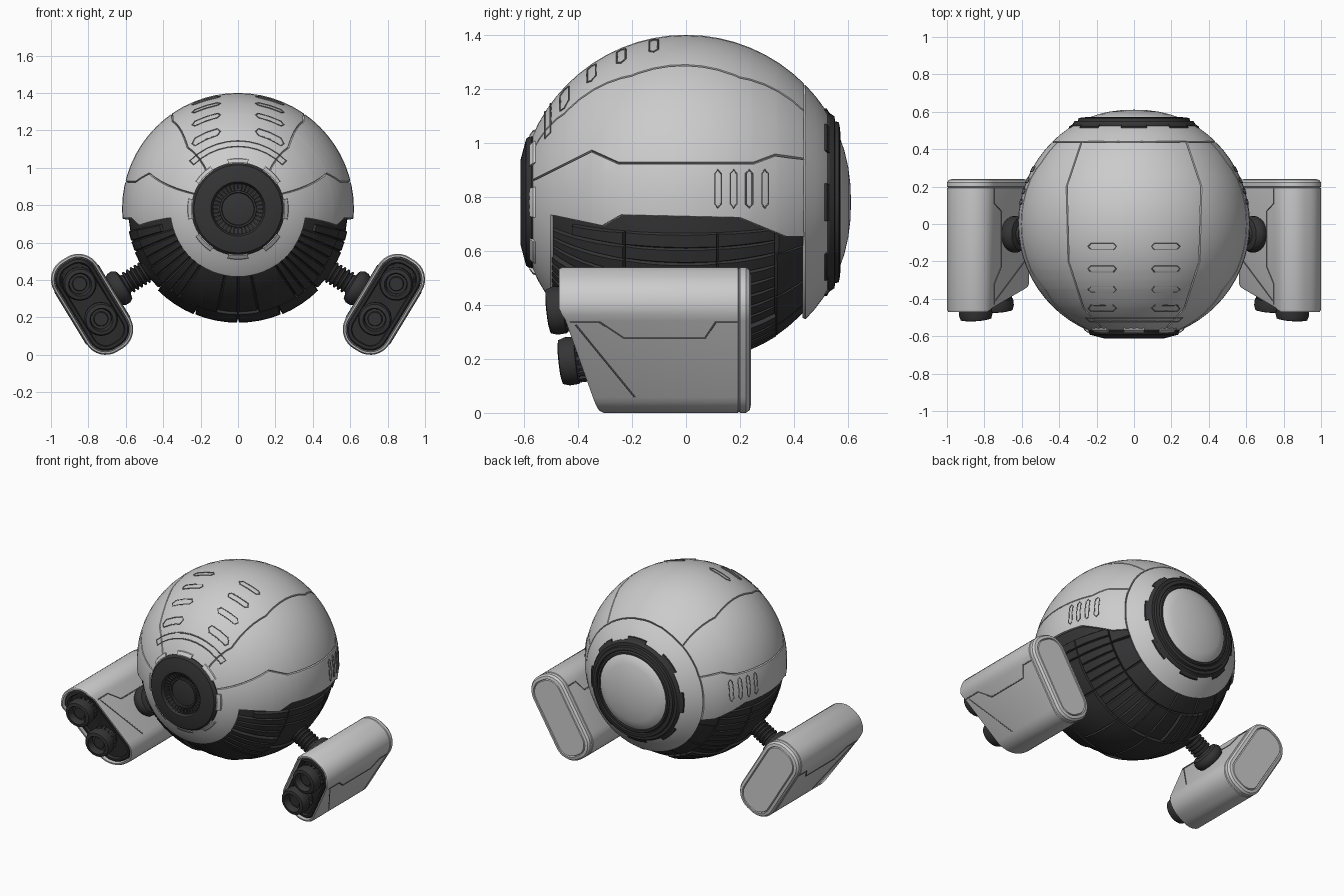
import bpy, bmesh, math, random
from mathutils import Vector, Matrix

if "Cube" in bpy.data.objects:
    bpy.data.objects.remove(bpy.data.objects["Cube"])

random.seed(4)
ZC, R = 0.78, 0.62                     # body centre height and shell radius
dark = bpy.data.materials.new("dark_metal")
dark.diffuse_color = (0.035, 0.035, 0.037, 1)
dark.use_nodes = True
dark.node_tree.nodes["Principled BSDF"].inputs["Base Color"].default_value = dark.diffuse_color
seam = bpy.data.materials.new("seam_grey")
seam.diffuse_color = (0.22, 0.22, 0.22, 1)
seam.use_nodes = True
seam.node_tree.nodes["Principled BSDF"].inputs["Base Color"].default_value = seam.diffuse_color


def finish(name, me, mat=None, mirror=False, z=0, angle=32):
    ob = bpy.data.objects.new(name, me)
    bpy.context.collection.objects.link(ob)
    ob.location.z = z
    if mat:
        me.materials.clear()
        me.materials.append(mat)
    me.shade_smooth()
    me.set_sharp_from_angle(angle=math.radians(angle))
    if mirror:
        ob.modifiers.new("mirror", "MIRROR").use_mirror_merge = False
    return ob


def to_mesh(bm, name, normals=True):
    if normals:
        bmesh.ops.recalc_face_normals(bm, faces=bm.faces[:])
    me = bpy.data.meshes.new(name)
    bm.to_mesh(me)
    bm.free()
    return me


def lathe(name, prof, origin, axis, mat=None, segs=56, arcs=None, mirror=False):
    """Turn (radius, height) points about an axis; arcs gives closed part-turn blocks."""
    bm = bmesh.new()
    q = Vector((0, 0, 1)).rotation_difference(Vector(axis).normalized())
    for a0, a1 in (arcs or [(0, 2 * math.pi)]):
        n = max(2, int(segs * (a1 - a0) / (2 * math.pi)))
        rings = []
        for i in range(n + 1 if arcs else n):
            a = a0 + (a1 - a0) * i / n
            rings.append([bm.verts.new(Vector(origin) + q @ Vector((r * math.cos(a), r * math.sin(a), h)))
                          for r, h in prof])
        if arcs:
            bm.faces.new(rings[0])
            bm.faces.new(rings[-1])
        m = len(prof)
        for i in range(n):
            A, B = rings[i], rings[(i + 1) % len(rings)]
            for j in range(m if arcs else m - 1):
                k = (j + 1) % m
                bm.faces.new((A[j], A[k], B[k], B[j]))
    bmesh.ops.remove_doubles(bm, verts=bm.verts[:], dist=1e-5)
    return finish(name, to_mesh(bm, name), mat, mirror)


def tube(name, lines, rad=0.0035, closed=False, mirror=True, mat=seam):
    cu = bpy.data.curves.new(name, "CURVE")
    cu.dimensions, cu.bevel_depth, cu.bevel_resolution = "3D", rad, 1
    for pts in lines:
        sp = cu.splines.new("POLY")
        sp.points.add(len(pts) - 1)
        for p, c in zip(sp.points, pts):
            p.co = (*c, 1)
        sp.use_cyclic_u = closed
    tmp = bpy.data.objects.new(name, cu)
    bpy.context.collection.objects.link(tmp)
    dg = bpy.context.evaluated_depsgraph_get()
    me = bpy.data.meshes.new_from_object(tmp.evaluated_get(dg))
    bpy.data.objects.remove(tmp)
    return finish(name, me, mat, mirror)


def dots(n, width):
    return [(2 * math.pi * i / n - width / 2, 2 * math.pi * i / n + width / 2) for i in range(n)]


# ---- outer shell: sphere cut along seam profiles, V grooves between panels
EDGE = [(-.5, -.05), (-.31, -.09), (-.24, -.05), (.2, -.06), (.37, -.13), (.44, -.13)]
SEAM = [(-.57, .08), (-.35, .19), (-.25, .145), (.25, .145), (.33, .175), (.44, .16)]
TOP = [(-.57, .16), (-.45, .27), (-.2, .35), (.2, .36), (.44, .28)]


def at(pts, y):
    for (y0, c0), (y1, c1) in zip(pts, pts[1:]):
        if y <= y1:
            return c0 + (c1 - c0) * (y - y0) / (y1 - y0)
    return pts[-1][1]


def bisect(bm, faces, co, no):
    geom = set(faces)
    for f in faces:
        geom.update(f.edges)
        geom.update(f.verts)
    bmesh.ops.bisect_plane(bm, geom=list(geom), plane_co=co, plane_no=no, dist=1e-4)


def cut(bm, pts, vec, across, keep):
    for y, c in pts:
        bisect(bm, bm.faces[:], (0, y, 0), (0, 1, 0))
    for (y0, c0), (y1, c1) in zip(pts, pts[1:]):
        d = vec * (c1 - c0) + Vector((0, y1 - y0, 0))
        fs = [f for f in bm.faces if y0 < f.calc_center_median().y < y1 and keep(f.calc_center_median())]
        bisect(bm, fs, vec * c0 + Vector((0, y0, 0)), d.cross(across))


def zone(c):
    if c.y > .44:
        return "back"
    if c.z > .1 and abs(c.x) < at(TOP, c.y):
        return "top"
    return "mid" if c.z > at(SEAM, c.y) else "low"


X, Z = Vector((1, 0, 0)), Vector((0, 0, 1))
bm = bmesh.new()
bmesh.ops.create_uvsphere(bm, u_segments=64, v_segments=32, radius=R, matrix=Matrix.Rotation(math.pi / 2, 4, "X"))
cut(bm, EDGE, Z, X, lambda c: c.z < .1)
cut(bm, SEAM, Z, X, lambda c: c.z > 0)
for s in (1, -1):
    cut(bm, TOP, X * s, Z, lambda c: c.x * s > 0 and c.z > .05)
bisect(bm, bm.faces[:], (0, .53, 0), (0, 1, 0))
gone = []
for f in bm.faces:
    c = f.calc_center_median()
    if c.y < -.57 or c.y > .53 or (-.5 < c.y < .44 and c.z < at(EDGE, c.y)):
        gone.append(f)
bmesh.ops.delete(bm, geom=gone, context="FACES")
bmesh.ops.remove_doubles(bm, verts=bm.verts[:], dist=.005)
zones = {}
for f in bm.faces:
    zones.setdefault(zone(f.calc_center_median()), []).append(f)
rim = set()
for fs in zones.values():
    rim.update(bmesh.ops.inset_region(bm, faces=fs, thickness=.004, use_boundary=True)["faces"])
for v in bm.verts:
    if all(f in rim for f in v.link_faces):
        v.co *= (R - .012) / R
shell = finish("outer_shell", to_mesh(bm, "outer_shell", False), z=ZC)
sol = shell.modifiers.new("thickness", "SOLIDIFY")
sol.thickness, sol.offset = .025, -1

# ---- dark inner body with raised panels and ribs
bm = bmesh.new()
bmesh.ops.create_uvsphere(bm, u_segments=64, v_segments=32, radius=.587, matrix=Matrix.Rotation(math.pi / 2, 4, "X"))
groups, ribbed = {}, {}
for f in bm.faces:
    c = f.calc_center_median()
    if c.z > -.1 or not -.5 < c.y < .46:
        continue
    lat = int(math.acos(c.y / c.length) / (math.pi / 32))
    col = int((math.atan2(abs(c.x), -c.z)) / (math.pi / 32))
    band = 0 if lat < 10 else 1 if lat < 14 else 2 if lat < 20 else 3
    key = (band, (col + 2 * (band % 2)) // 4, c.x > 0)
    if (key[0], key[1]) not in ribbed:
        ribbed[key[:2]] = (random.random() < .45, random.uniform(.008, .03))
    if ribbed[key[:2]][0]:
        key += (col,)
    groups.setdefault(key, []).append(f)
for key, fs in groups.items():
    bmesh.ops.inset_region(bm, faces=fs, thickness=.006, use_boundary=True)
    for v in {v for f in fs for v in f.verts}:
        v.co *= 1 + ribbed[key[:2]][1] * 1.6
finish("inner_body", to_mesh(bm, "inner_body"), dark, z=ZC, angle=20)

# ---- front eye
C = (0, 0, ZC)
lathe("eye_housing", [(.25, .52), (.25, .572), (.235, .592), (.16, .612), (.145, .612), (.135, .585), (.10, .575),
                      (.098, .592), (.088, .592), (.085, .58), (0, .588)], C, (0, -1, 0), dark)
lathe("eye_fins", [(.103, .57), (.135, .57), (.135, .598), (.103, .588)], C, (0, -1, 0), dark, arcs=dots(36, .07))
lathe("eye_clips", [(.235, .55), (.272, .55), (.268, .566), (.25, .58), (.235, .58)], C, (0, -1, 0), arcs=dots(8, .42))

# ---- rear drive ring and dome
lathe("rear_ring", [(.33, .49), (.33, .532), (.318, .55), (.30, .552), (.296, .566), (.275, .57), (.27, .562),
                    (.262, .572), (.25, .572), (.245, .54)], C, (0, 1, 0), dark)
lathe("rear_dome", [(.247, .54), (.247, .562), (.24, .57), (.19, .587), (.13, .601), (.065, .609), (0, .611)], C, (0, 1, 0))
lathe("rear_clips", [(.32, .50), (.35, .50), (.347, .522), (.32, .538)], C, (0, 1, 0), dark, arcs=dots(8, .4))


# ---- slots and trim traced on the shell
def on_top(x, y):
    return (x, y, ZC + math.sqrt(R * R - x * x - y * y))


def on_side(y, z):
    return (math.sqrt(R * R - y * y - (z - ZC) ** 2), y, z)


def on_front(r, a):
    return (r * math.cos(a), -math.sqrt(R * R - r * r), ZC + r * math.sin(a))


HEX = [(-1, 0), (-.8, 1), (0, 1), (.8, 1), (1, 0), (.8, -1), (0, -1), (-.8, -1)]
tube("forehead_slots", [[on_top(.17 + .075 * a, y + .016 * b) for a, b in HEX] for y in (-.12, -.24, -.35, -.45)], closed=True)
tube("side_vents", [[on_side(y + .012 * b, .83 + .07 * a) for a, b in HEX] for y in (.118, .176, .234, .292)], closed=True)
arc = [math.radians(45 + 9 * i) for i in range(11)]
tube("brow_trim", [[on_front(.365, a) for a in arc] + [on_front(.335, a) for a in reversed(arc)]], closed=True, mirror=False)

# ---- side pods (built on the right, mirrored)
U, V = Vector((.52, 0, .854)), Vector((.854, 0, -.52))


def pod(u, v, y):
    return Vector((.78, y, .27)) + U * u + V * v


def nose(u):
    return -.47 if u > .2 else -.45 + (.175 - u) * .305 if u < .175 else -.46


def outline(inset):
    pts, r = [], .12 - inset
    for k, (su, sv) in enumerate([(1, 1), (-1, 1), (-1, -1), (1, -1)]):
        for i in range(9):
            a = math.pi / 2 * (k + i / 8)
            pts.append((su * .166 + r * math.cos(a), sv * .016 + r * math.sin(a)))
    return pts


def loft(name, rings, mat=None):
    """rings: (inset, y, from_nose)"""
    bm = bmesh.new()
    loops = [[bm.verts.new(pod(u, v, y + (nose(u) if rel else 0))) for u, v in outline(i)] for i, y, rel in rings]
    for A, B in zip(loops, loops[1:]):
        for j in range(len(A)):
            k = (j + 1) % len(A)
            bm.faces.new((A[j], A[k], B[k], B[j]))
    bm.faces.new(loops[0])
    bmesh.ops.triangulate(bm, faces=[bm.faces.new(loops[-1])])
    return finish(name, to_mesh(bm, name), mat, True)


loft("pod_shell", [(.036, .24, 0), (.032, .23, 0), (.028, .24, 0), (.01, .236, 0), (0, .222, 0), (0, .2, 0), (.005, .196, 0),
                   (0, .192, 0), (0, .012, 1), (.006, 0, 1), (.016, 0, 1), (.02, .05, 1)])
loft("pod_front_plate", [(.022, .06, 1), (.022, .02, 1), (.03, .012, 1), (.045, .012, 1), (.05, .03, 1)], dark)
W = .136
for side, v in (("outer", W), ("inner", -W)):
    step = [(.16, -.43), (.16, -.32), (.09, -.23), (.09, .07), (.16, .11), (.16, .19)]
    rake = [(.15, -.41), (-.165, -.19)]
    tube("pod_seams_" + side, [[pod(u, v, y) for u, y in line] for line in (step, rake)])

# ---- twin thrusters in each pod
aim = Vector((0, -1, 0)) - U * .13
for name, u, y in (("upper_thruster", .137, -.41), ("lower_thruster", -.083, -.365)):
    lathe(name, [(.07, -.02), (.07, .03), (.088, .04), (.09, .075), (.082, .1), (.062, .104), (.056, .09), (.054, .06),
                 (.04, .06), (.036, .075), (0, .075)], pod(u, 0, y), aim, dark, 32, mirror=True)
    lathe(name + "_fins", [(.06, .0), (.083, .0), (.083, .04), (.06, .04)], pod(u, 0, y), aim, dark, 32,
          arcs=dots(16, .2), mirror=True)

# ---- ribbed arms
prof = [(0, 0), (.085, 0), (.085, .075), (.07, .085)]
for i in range(5):
    h = .095 + i * .024
    prof += [(.05, h), (.062, h + .005), (.062, h + .014), (.05, h + .019)]
prof += [(.055, .222), (.085, .23), (.097, .25), (.097, .275), (.085, .295), (.05, .31), (0, .31)]
lathe("arm", prof, pod(0, -.43, -.055), V, dark, 32, mirror=True)
